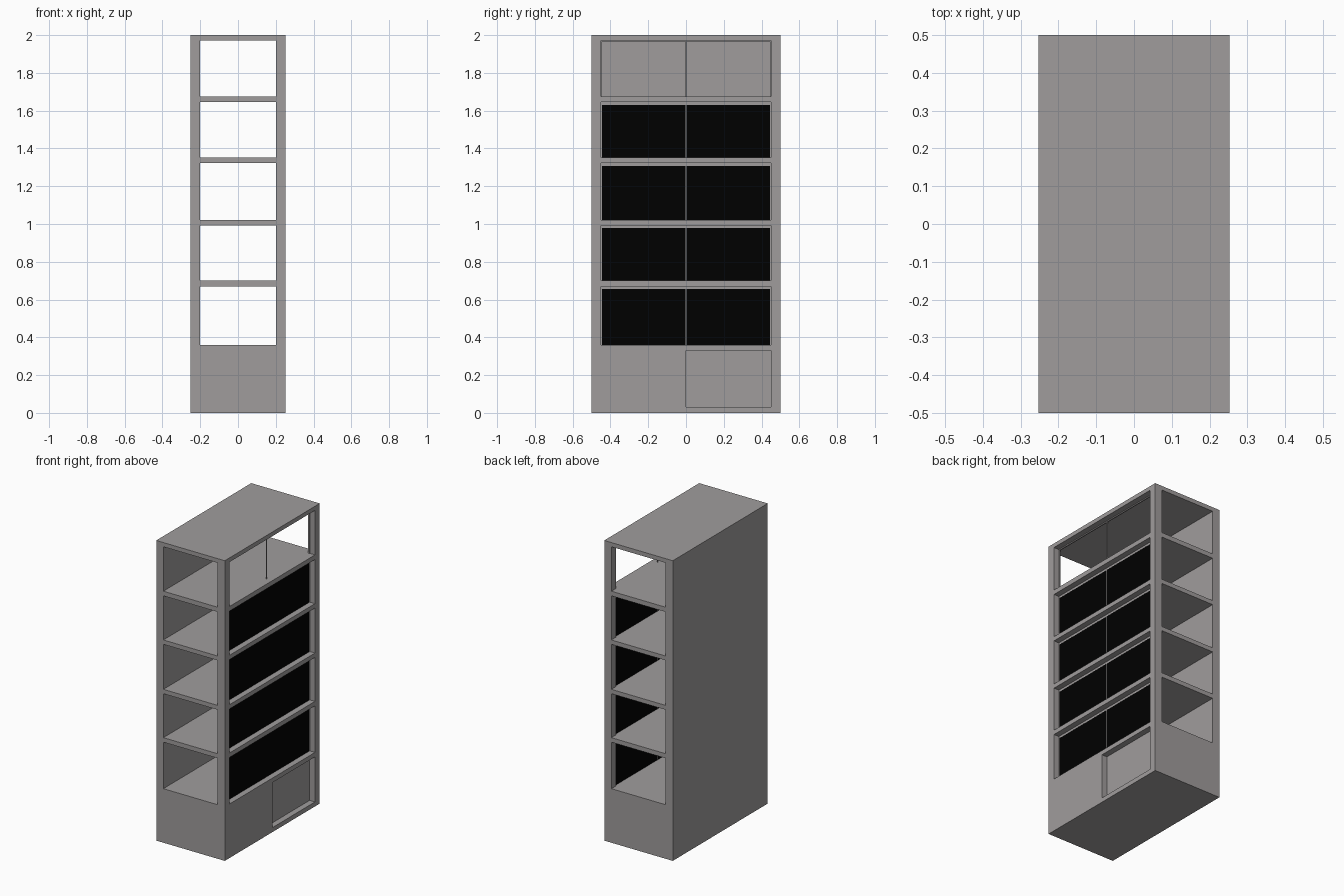
import bpy

if "Cube" in bpy.data.objects:
    bpy.data.objects.remove(bpy.data.objects["Cube"])

# Clear heights (bottom, top) of the five shelf bays
BAYS = [(0.36, 0.67), (0.70, 0.993), (1.022, 1.322), (1.351, 1.645), (1.676, 1.972)]


def material(name, rgb):
    m = bpy.data.materials.new(name)
    m.diffuse_color = (*rgb, 1)
    m.use_nodes = True
    m.node_tree.nodes["Principled BSDF"].inputs["Base Color"].default_value = m.diffuse_color
    return m


grey = material("dark_grey", (0.35, 0.335, 0.335))
black = material("black_panel", (0, 0, 0))


def box(name, x, y, z, mat=grey):
    """Axis-aligned box from (min, max) ranges."""
    x0, x1, y0, y1, z0, z1 = *x, *y, *z
    v = [(a, b, c) for a in (x0, x1) for b in (y0, y1) for c in (z0, z1)]
    f = [(0, 1, 3, 2), (4, 6, 7, 5), (0, 4, 5, 1), (2, 3, 7, 6), (0, 2, 6, 4), (1, 5, 7, 3)]
    me = bpy.data.meshes.new(name)
    me.from_pydata(v, [], f)
    me.materials.append(mat)
    ob = bpy.data.objects.new(name, me)
    bpy.context.collection.objects.link(ob)
    return ob


# Cabinet block, hollowed into posts, shelves, back wall and a drawer recess
cabinet = box("cabinet_body", (-0.2525, 0.2525), (-0.5, 0.5), (0, 2))
cutters = [box("drawer_recess_cutter", (0.213, 0.3), (0, 0.45), (0.03, 0.33))]
for z in BAYS:
    cutters.append(box("end_opening_cutter", (-0.2, 0.2), (-0.6, 0.6), z))
    cutters.append(box("door_opening_cutter", (0.1, 0.3), (-0.45, 0.45), z))
for c in cutters:
    c.hide_render = True
    m = cabinet.modifiers.new("cut", 'BOOLEAN')
    m.operation, m.solver, m.object = 'DIFFERENCE', 'EXACT', c
bpy.context.view_layer.update()
dg = bpy.context.evaluated_depsgraph_get()
cut_mesh = bpy.data.meshes.new_from_object(cabinet.evaluated_get(dg))
cabinet.modifiers.clear()
cabinet.data = cut_mesh
for c in cutters:
    bpy.data.objects.remove(c)

for i, (z0, z1) in enumerate(BAYS):
    # Slim door frame: centre strip, side strips and head strip
    fx = (0.207, 0.214)
    head = 0.014 if i < 4 else 0.007
    box("door_centre_strip", fx, (-0.002, 0.002), (z0, z1 - head))
    box("door_head_strip", fx, (-0.45, 0.45), (z1 - head, z1))
    for s in (-1, 1):
        box("door_side_strip", fx, sorted((s * 0.445, s * 0.45)), (z0, z1 - head))
        # The top bay is left open
        if i < 4:
            box("door_panel", (0.208, 0.2135), sorted((s * 0.002, s * 0.445)), (z0, z1 - head), black)
